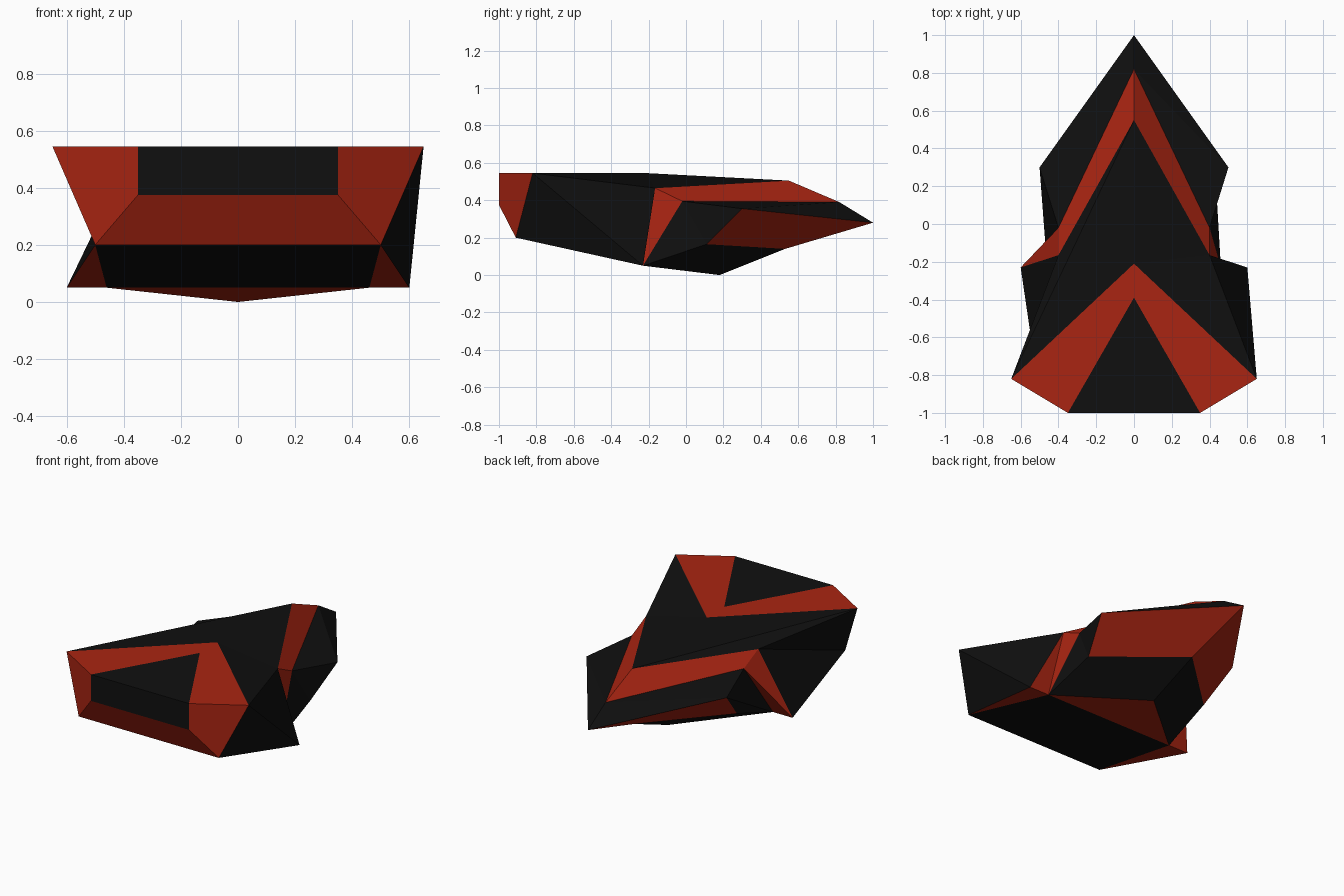
import bpy
import bmesh

cube = bpy.data.objects.get("Cube")
if cube:
    bpy.data.objects.remove(cube)


def material(name, rgb):
    mat = bpy.data.materials.new(name)
    mat.use_nodes = True
    mat.diffuse_color = (*rgb, 1)
    mat.node_tree.nodes["Principled BSDF"].inputs["Base Color"].default_value = (*rgb, 1)
    return mat


BLACK, RED = 0, 1
materials = [material("black", (0.005, 0.005, 0.005)),
             material("deep_red", (0.4, 0.018, 0.006))]

# Corner points of one half of the hull; points on x = 0 are shared
corners = {
    # tail deck and tail panel
    "A": (0.35, -1.0, 0.545), "B": (0.65, -0.82, 0.545),
    "C": (0, -0.21, 0.545), "D": (0, -0.39, 0.545),
    "E": (0.35, -1.0, 0.375), "F": (0.5, -0.91, 0.2),
    # shoulder, chevron stripe and lower fin
    "G": (0.4, -0.165, 0.465), "K": (0.4, -0.02, 0.395),
    "R": (0, 0.55, 0.505), "Q": (0, 0.82, 0.39),
    "H": (0.6, -0.23, 0.05), "S": (0.46, -0.23, 0.05),
    # nose, front wing and keel
    "N": (0, 1.0, 0.28), "W": (0.5, 0.3, 0.355),
    "M": (0.44, 0.11, 0.165), "U": (0, 0.53, 0.14), "P": (0, 0.18, 0),
}

bm = bmesh.new()
left, right = {}, {}
for key, (x, y, z) in corners.items():
    left[key] = bm.verts.new((x, y, z))
    right[key] = bm.verts.new((-x, y, z)) if x else left[key]


def panels(side, colour, names):
    for name in names.split():
        bm.faces.new([side[k] for k in name]).material_index = colour


def bridge(colour, names):
    # panel that spans the centre line
    loop = [left[k] for k in names]
    loop += [right[k] for k in reversed(names) if corners[k][0]]
    bm.faces.new(loop).material_index = colour


for side in (left, right):
    panels(side, RED, "ABCD ABFE")        # tail chevron and tail cheeks
    panels(side, RED, "GRQK FHS")         # nose chevron and fin underside
    panels(side, RED, "WNUM")             # wing underside
    panels(side, BLACK, "KQW QNW MUPS")   # nose top and belly

# Bent side panels fold along opposite diagonals on the two halves
panels(left, BLACK, "BCG CRG BGH BHF KWM KMS")
panels(right, BLACK, "BCR BRG BGF FGH KWS WMS")
panels(left, RED, "GKS GSH")
panels(right, RED, "GKH KSH")

# Centre panels: deck, tail plate, tail sill, rear belly, keel wedge
bridge(BLACK, "DA")
bridge(BLACK, "AE")
bridge(RED, "EF")
bridge(BLACK, "FS")
bridge(RED, "PS")

bmesh.ops.recalc_face_normals(bm, faces=bm.faces[:])
mesh = bpy.data.meshes.new("hull")
bm.to_mesh(mesh)
bm.free()
for mat in materials:
    mesh.materials.append(mat)
hull = bpy.data.objects.new("hull", mesh)
bpy.context.collection.objects.link(hull)
